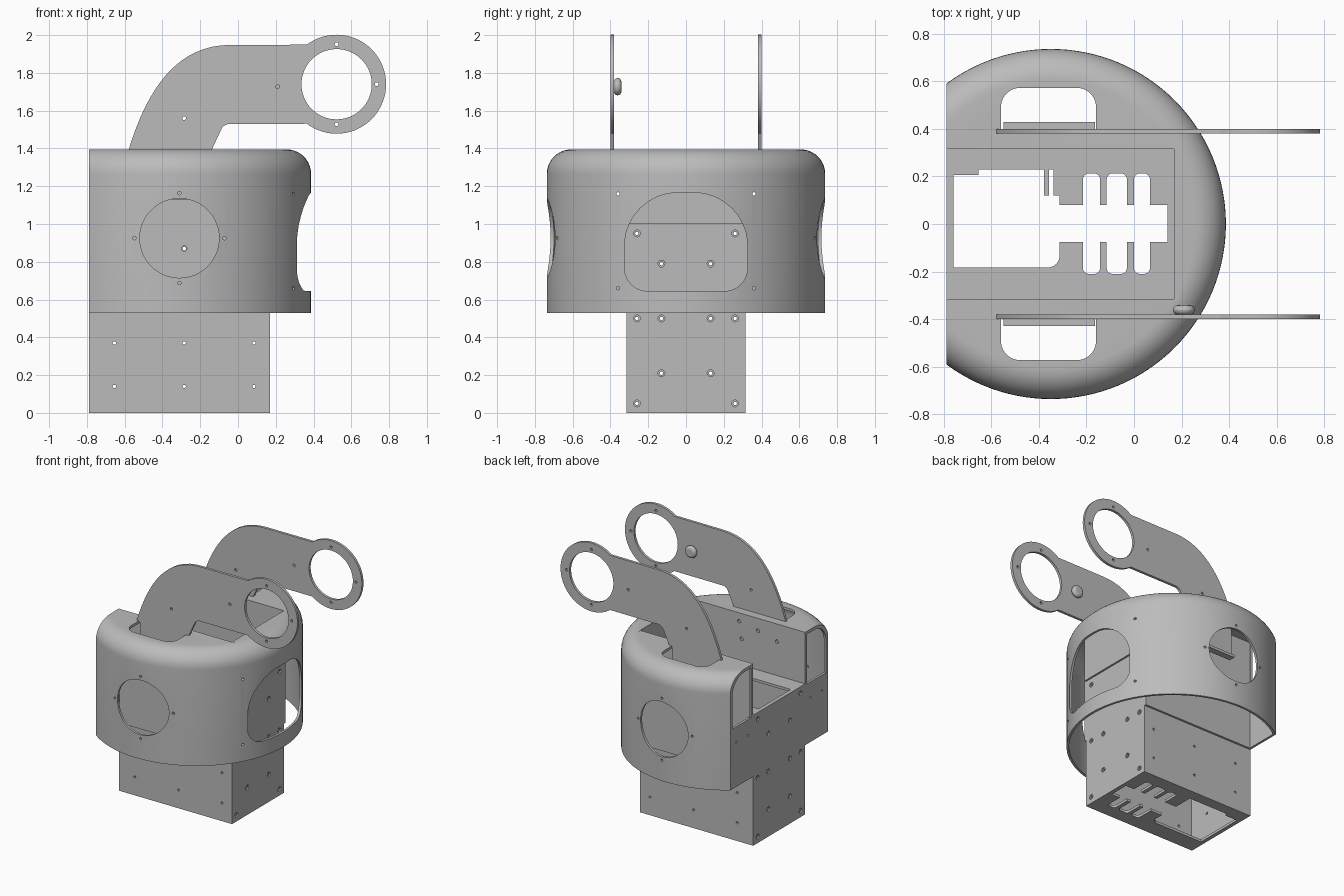
import bpy, bmesh
from math import sin, cos, pi, radians, sqrt
from mathutils import Vector

if "Cube" in bpy.data.objects:
    bpy.data.objects.remove(bpy.data.objects["Cube"], do_unlink=True)

grey = bpy.data.materials.new("plain grey")
grey.use_nodes = True
grey.diffuse_color = (0.5, 0.5, 0.5, 1)
grey.node_tree.nodes["Principled BSDF"].inputs["Base Color"].default_value = (0.5, 0.5, 0.5, 1)

parts = []
AXES = {"X": lambda u, v, t: (t, u, v),
        "Y": lambda u, v, t: (u, t, v),
        "Z": lambda u, v, t: (u, v, t)}


def circle(u, v, r, n=48):
    return [(u + r * cos(2 * pi * i / n), v + r * sin(2 * pi * i / n)) for i in range(n)]


def rect(u0, v0, u1, v1):
    return [(u0, v0), (u1, v0), (u1, v1), (u0, v1)]


def rounded(corners, steps=10):
    """Polygon from (u, v, radius) corners, with arcs at the corners."""
    pts = []
    for i, (u, v, r) in enumerate(corners):
        p = Vector((u, v))
        if r == 0:
            pts.append((u, v))
            continue
        a = (Vector(corners[i - 1][:2]) - p).normalized()
        b = (Vector(corners[(i + 1) % len(corners)][:2]) - p).normalized()
        half = a.angle(b) / 2
        c = p + (a + b).normalized() * r / sin(half)
        reach = r * cos(half) / sin(half)
        s, e = p + a * reach - c, p + b * reach - c
        pts += [tuple(c + s.lerp(e, k / steps).normalized() * r) for k in range(steps + 1)]
    return pts


def make(name, bm, keep=True):
    bmesh.ops.recalc_face_normals(bm, faces=bm.faces)
    me = bpy.data.meshes.new(name)
    bm.to_mesh(me)
    bm.free()
    ob = bpy.data.objects.new(name, me)
    bpy.context.collection.objects.link(ob)
    me.materials.append(grey)
    if keep:
        parts.append(ob)
    return ob


def prisms(name, specs, keep=True):
    """Extrude each (outline, axis, start, end) into one mesh."""
    bm = bmesh.new()
    for pts, axis, t0, t1 in specs:
        f = AXES[axis]
        lo = [bm.verts.new(f(u, v, t0)) for u, v in pts]
        hi = [bm.verts.new(f(u, v, t1)) for u, v in pts]
        bm.faces.new(lo)
        bm.faces.new(hi[::-1])
        for i in range(len(pts)):
            bm.faces.new((lo[i - 1], lo[i], hi[i], hi[i - 1]))
    return make(name, bm, keep)


def boolean(ob, cutter, mode="DIFFERENCE"):
    m = ob.modifiers.new("cut", "BOOLEAN")
    m.operation, m.solver, m.object, m.use_self = mode, "EXACT", cutter, True
    dg = bpy.context.evaluated_depsgraph_get()
    me = bpy.data.meshes.new_from_object(ob.evaluated_get(dg))
    ob.modifiers.clear()
    ob.data = me
    bpy.data.objects.remove(cutter, do_unlink=True)


def cut(ob, *specs):
    boolean(ob, prisms("cutter", specs, False))


def dome(name, radius, z0, z1, fillet, keep, n=128):
    """Solid drum with a rounded upper rim."""
    prof = [(radius, z0)] + [(radius - fillet + fillet * cos(a), z1 - fillet + fillet * sin(a))
                             for a in [pi / 2 * k / 10 for k in range(11)]]
    bm = bmesh.new()
    rings = [[bm.verts.new((CX + u, v, z)) for u, v in circle(0, 0, r, n)] for r, z in prof]
    bm.faces.new(rings[0])
    bm.faces.new(rings[-1])
    for a, b in zip(rings, rings[1:]):
        for i in range(n):
            bm.faces.new((a[i - 1], a[i], b[i], b[i - 1]))
    return make(name, bm, keep)


CX, R, BACK, FRONT, HALF = -0.35, 0.737, -0.79, 0.17, 0.315
LOW, TOP, DECK = 0.53, 1.395, 1.0

# Round housing: hollow drum with a flat side
housing = dome("housing", R, LOW, TOP, 0.13, True)
cut(housing, (rect(-2, -2, BACK, 2), "Z", 0, 2))
cavity = dome("cavity", R - 0.018, LOW - 0.1, TOP - 0.02, 0.115, False)
cut(cavity, (rect(-2, -2, BACK + 0.018, 2), "Z", 0, 2))
boolean(housing, cavity)
cut(housing, (rect(-1, -HALF, FRONT, HALF), "Z", 0, 2))

# Round side windows and the arched end window
cut(housing, (circle(-0.31, 0.925, 0.21, 64), "Y", -1, -0.45),
    (circle(-0.31, 0.925, 0.21, 64), "Y", 0.45, 1))
arch = rounded([(-0.325, 0.645, 0.12), (0.325, 0.645, 0.12),
                (0.325, 1.165, 0.28), (-0.325, 1.165, 0.28)])
cut(housing, (arch, "X", 0.2, 0.6))

# Arm pockets, flat side windows and small holes in the housing
holes = [(circle(y, z, 0.009, 12), "X", 0.2, 0.6) for y in (-0.36, 0.36) for z in (0.66, 1.16)]
for s in (-1, 1):
    cut(housing, (rounded([(-0.56, s * 0.38, 0), (-0.16, s * 0.38, 0),
                           (-0.16, s * 0.573, 0.08), (-0.56, s * 0.573, 0.08)]), "Z", 1.2, 1.6))
    cut(housing, (rounded([(s * 0.34, 0.99, 0), (s * 0.568, 0.99, 0),
                           (s * 0.568, 1.372, 0.14), (s * 0.34, 1.372, 0)]), "X", -0.85, -0.76))
    holes += [(circle(-0.31 + a, 0.925 + b, 0.009, 12), "Y", s * 0.5, s)
              for a, b in ((0.238, 0), (-0.238, 0), (0, 0.238), (0, -0.238))]
    holes += [(circle(s * y, 0.87, 0.008, 12), "X", -0.85, -0.76) for y in (0.38, 0.52)]
cut(housing, *holes)

# Liner walls around the central slot
for s, side in ((-1, "right"), (1, "left")):
    liner = prisms(side + "_liner", [(rect(BACK, LOW, FRONT, TOP), "Y", s * HALF, s * (HALF + 0.016))])
    cut(liner, *[(circle(x, z, 0.014, 16), "Y", s * 0.2, s * 0.4) for x, z in
                 ((-0.23, 1.33), (-0.39, 1.3), (-0.55, 1.26), (-0.25, 1.2), (-0.285, 0.87))])
prisms("end_liner", [(rect(-HALF, DECK, HALF, TOP), "X", FRONT - 0.002, FRONT + 0.014)])

# Hollow base box
box = prisms("base_box", [(rect(BACK, -HALF, FRONT, HALF), "Z", 0, DECK)])
cut(box, (rect(BACK + 0.02, -HALF + 0.02, FRONT - 0.02, HALF - 0.02), "Z", 0.02, DECK - 0.02))

# Openings through the floor and deck: bay, channel and comb slots
bay = rounded([(-0.76, -0.183, 0), (-0.313, -0.183, 0.05), (-0.313, 0.23, 0),
               (-0.655, 0.23, 0), (-0.655, 0.207, 0), (-0.76, 0.207, 0)])
cut(box, (bay, "Z", -0.1, 1.1))
cut(box, (rect(-0.33, -0.075, 0.14, 0.08), "Z", -0.1, 1.1))
cut(box, *[(rounded([(a, -0.21, 0.025), (b, -0.21, 0.025), (b, 0.213, 0.025), (a, 0.213, 0.025)]),
            "Z", -0.1, 1.1) for a, b in ((-0.215, -0.143), (-0.115, -0.03), (0, 0.067))])
prisms("deck_tab", [(rect(a, 0.12, b, 0.23), "Z", DECK - 0.02, DECK)
                    for a, b in ((-0.378, -0.358), (-0.338, -0.313))])

# Counterbored screw holes in the box ends, plain holes in its sides
spots = [(y, z) for z, ys in ((0.05, (0.26,)), (0.21, (0.13,)), (0.5, (0.13, 0.26)),
                              (0.79, (0.13,)), (0.95, (0.26,))) for w in ys for y in (-w, w)]
for r, depth in ((0.018, 0.01), (0.009, 0.03)):
    cut(box, *[(circle(y, z, r, 16), "X", x - depth, x + depth)
               for x in (BACK, FRONT) for y, z in spots])
cut(box, *[(circle(x, z, 0.009, 12), "Y", s * 0.28, s * 0.34) for s in (-1, 1)
           for x in (-0.655, -0.285, 0.085) for z in (0.14, 0.37)],
    *[(circle(-0.285, 0.87, 0.01, 12), "Y", s * 0.28, s * 0.34) for s in (-1, 1)])

# Curved arms, each ending in a ring
RX, RZ, RR = 0.522, 1.74, 0.262
P = [Vector(p) for p in ((-0.58, 1.39), (-0.48, 1.72), (-0.32, 1.948), (-0.04, 1.948))]
sweep = []
for k in range(17):
    t = k / 16
    sweep.append(tuple(P[0] * (1 - t) ** 3 + P[1] * 3 * t * (1 - t) ** 2
                       + P[2] * 3 * t * t * (1 - t) + P[3] * t ** 3))
ring = [(RX + RR * cos(a), RZ + RR * sin(a)) for a in [radians(127 - 254 * k / 48) for k in range(49)]]
underside = rounded([(0.36, 1.53, 0), (-0.075, 1.53, 0.05), (-0.14, 1.39, 0)])[1:]
outline = [(-0.55, 1.13), (-0.55, 1.385)] + sweep + ring + underside + [(-0.165, 1.38), (-0.165, 1.13)]
for s, side in ((-1, "right"), (1, "left")):
    arm = prisms(side + "_arm", [(outline, "Y", s * 0.38, s * 0.4)])
    pins = [(RX + a, RZ + b) for a, b in ((0.212, 0), (0, 0.212), (0, -0.212))]
    cut(arm, (circle(RX, RZ, 0.186, 64), "Y", s * 0.3, s * 0.5),
        *[(circle(x, z, 0.01, 12), "Y", s * 0.3, s * 0.5)
          for x, z in pins + [(-0.285, 1.56), (0.21, 1.727)]])
    prisms(side + "_arm_foot", [(rect(-0.55, s * 0.395, -0.165, s * 0.43), "Z", 1.13, 1.15)])

# Rounded knob on the inner face of one arm
knob = prisms("arm_knob", [(circle(0.21, 1.727, 0.046, 32), "Y", -0.382, -0.342)])
bevel = knob.modifiers.new("round", "BEVEL")
bevel.width, bevel.segments, bevel.limit_method = 0.02, 4, "ANGLE"

# Smooth curved faces, keep edges sharp
bpy.ops.object.select_all(action="DESELECT")
for ob in parts:
    ob.select_set(True)
bpy.context.view_layer.objects.active = housing
bpy.ops.object.shade_smooth_by_angle(angle=radians(30))
